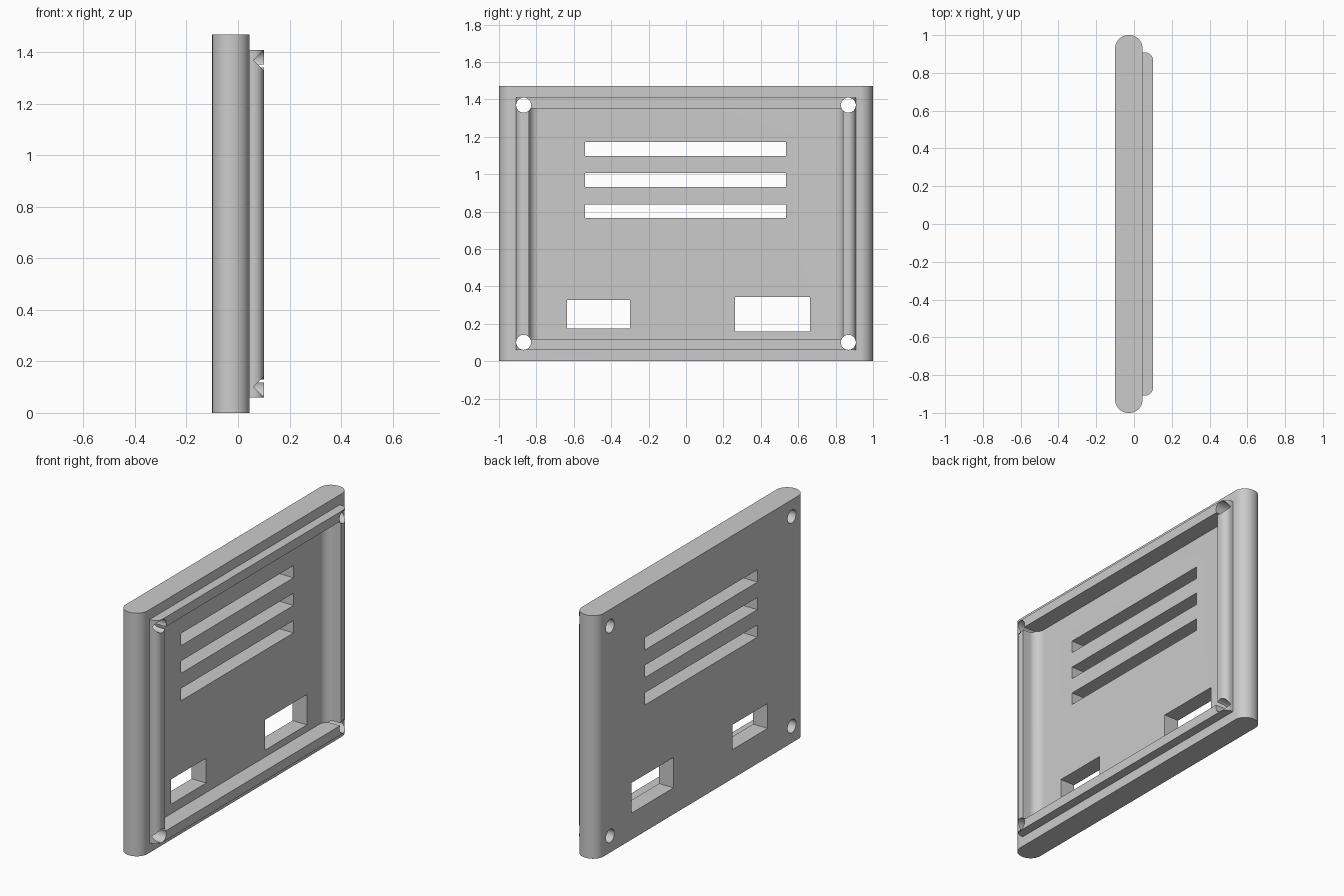
import bpy
import math

cube = bpy.data.objects.get("Cube")
if cube:
    bpy.data.objects.remove(cube, do_unlink=True)

grey = bpy.data.materials.new("plain grey")
grey.use_nodes = True
colour = (0.6, 0.6, 0.6, 1)
grey.diffuse_color = colour
grey.node_tree.nodes["Principled BSDF"].inputs["Base Color"].default_value = colour


def rounded(x0, x1, half, r_low, r_high, steps=14):
    """Plan outline, rounded by r_low at the x0 side and r_high at the x1 side."""
    corners = [(x0, -half, 1, 1, r_low, 180), (x1, -half, -1, 1, r_high, 270),
               (x1, half, -1, -1, r_high, 0), (x0, half, 1, -1, r_low, 90)]
    pts = []
    for x, y, sx, sy, r, start in corners:
        for i in range(steps + 1 if r else 1):
            a = math.radians(start + 90 * i / steps)
            pts.append((x + sx * r + r * math.cos(a), y + sy * r + r * math.sin(a)))
    return pts


def extrude(name, outline, z0, z1):
    n = len(outline)
    verts = [(x, y, z) for z in (z0, z1) for x, y in outline]
    faces = [tuple(reversed(range(n))), tuple(range(n, 2 * n))]
    faces += [(i, (i + 1) % n, n + (i + 1) % n, n + i) for i in range(n)]
    mesh = bpy.data.meshes.new(name)
    mesh.from_pydata(verts, [], faces)
    mesh.materials.append(grey)
    obj = bpy.data.objects.new(name, mesh)
    bpy.context.collection.objects.link(obj)
    return obj


def combine(target, other, operation):
    """Apply a boolean and drop the helper."""
    mod = target.modifiers.new(operation, "BOOLEAN")
    mod.object, mod.operation, mod.solver = other, operation, "EXACT"
    bpy.ops.object.select_all(action="DESELECT")
    bpy.context.view_layer.objects.active = target
    target.select_set(True)
    bpy.ops.object.modifier_apply(modifier=mod.name)
    bpy.data.objects.remove(other, do_unlink=True)


# Round-sided plate with a raised lip
HEIGHT = 1.47
panel = extrude("case_panel", rounded(-0.1, 0.045, 1.0, 0.07, 0.07), 0, HEIGHT)
lip = extrude("lip", rounded(0.0, 0.1, 0.908, 0, 0.04), 0.06, 1.41)
combine(panel, lip, "UNION")

# Shallow pocket with filleted sides
pocket = extrude("pocket_cutter", rounded(-0.003, 0.2, 0.84, 0.055, 0), 0.118, 1.352)
combine(panel, pocket, "DIFFERENCE")

# Vent slots and port windows: y0, y1, z0, z1
openings = [(-0.54, 0.535, z, z + 0.074) for z in (0.765, 0.931, 1.098)]
openings += [(-0.637, -0.30, 0.176, 0.326), (0.262, 0.663, 0.16, 0.343)]
for y0, y1, z0, z1 in openings:
    outline = [(-0.3, y0), (0.3, y0), (0.3, y1), (-0.3, y1)]
    combine(panel, extrude("opening_cutter", outline, z0, z1), "DIFFERENCE")

# Corner screw holes
for y in (-0.868, 0.868):
    for z in (0.101, 1.369):
        bpy.ops.mesh.primitive_cylinder_add(vertices=40, radius=0.04, depth=0.6,
                                            location=(0, y, z),
                                            rotation=(0, math.pi / 2, 0))
        hole = bpy.context.object
        hole.data.materials.append(grey)
        combine(panel, hole, "DIFFERENCE")

bpy.context.view_layer.objects.active = panel
panel.select_set(True)
bpy.ops.object.shade_smooth_by_angle(angle=math.radians(30))
